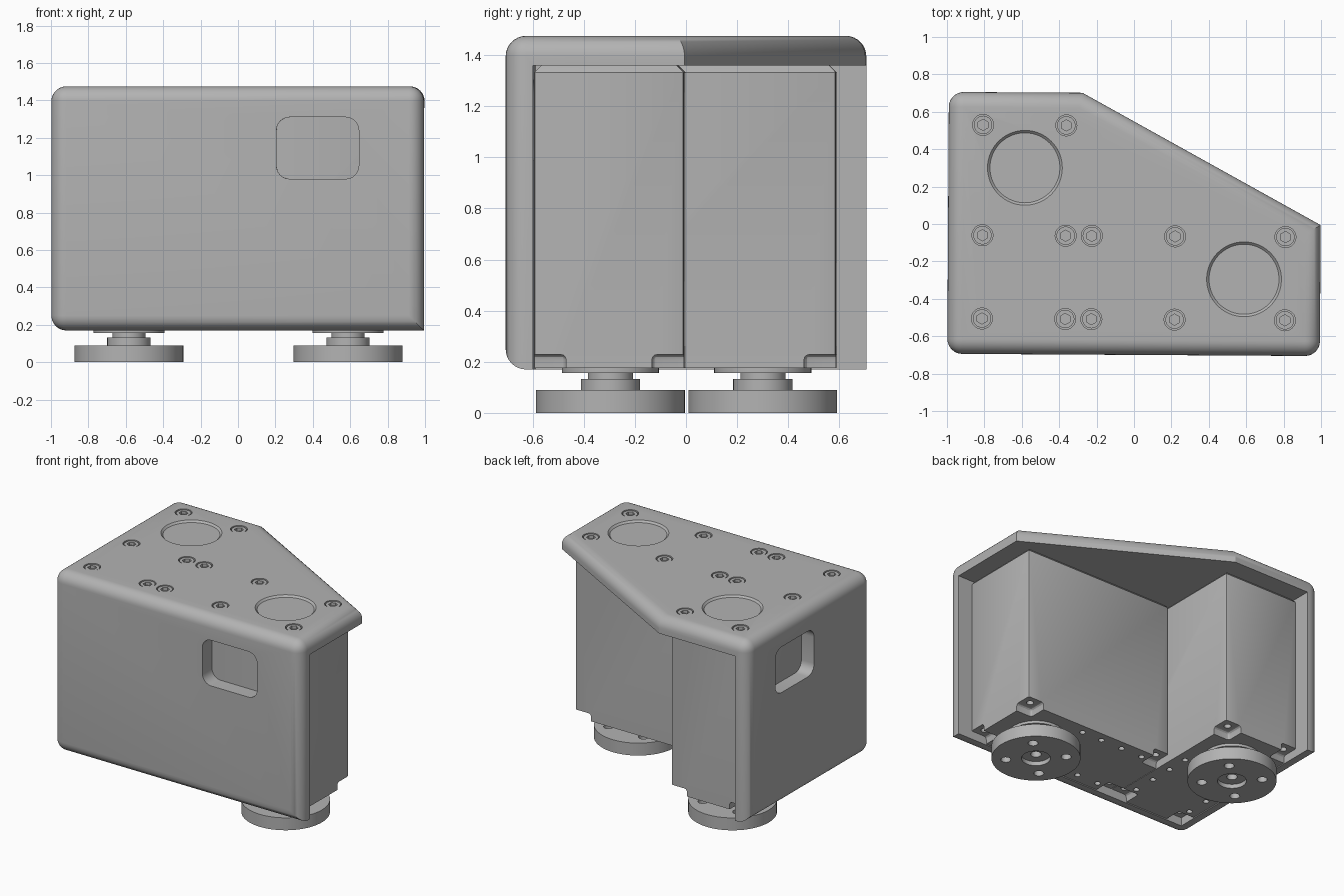
import bpy, bmesh, math
from mathutils import Matrix, Vector

if "Cube" in bpy.data.objects:
    bpy.data.objects.remove(bpy.data.objects["Cube"], do_unlink=True)

grey = bpy.data.materials.new("plain_grey")
grey.use_nodes = True
colour = (0.45, 0.45, 0.45, 1)
grey.diffuse_color = colour
grey.node_tree.nodes["Principled BSDF"].inputs["Base Color"].default_value = colour

TILT = Matrix.Rotation(-0.006, 4, "Z")     # the whole assembly sits slightly turned
BASE, LID, TOP = 0.17, 1.36, 1.475


def make(name, bm):
    bmesh.ops.recalc_face_normals(bm, faces=bm.faces)
    mesh = bpy.data.meshes.new(name)
    bm.to_mesh(mesh)
    bm.free()
    mesh.materials.append(grey)
    obj = bpy.data.objects.new(name, mesh)
    bpy.context.collection.objects.link(obj)
    return obj


def add_box(bm, lo, hi):
    lo, hi = Vector(lo), Vector(hi)
    m = Matrix.Translation((lo + hi) / 2) @ Matrix.Diagonal((*(hi - lo), 1))
    return bmesh.ops.create_cube(bm, size=1, matrix=m)["verts"]


def add_cyl(bm, x, y, r, z0, z1, sides=48, r2=None):
    bmesh.ops.create_cone(bm, cap_ends=True, segments=sides, radius1=r,
                          radius2=r if r2 is None else r2, depth=z1 - z0,
                          matrix=Matrix.Translation((x, y, (z0 + z1) / 2)))


def bevel(bm, edges, size, segments=1):
    bmesh.ops.bevel(bm, geom=edges, offset=size, segments=segments,
                    profile=0.5, affect="EDGES", clamp_overlap=True)


def cut(obj, bm):
    """Subtract a cutter mesh from an object and discard the cutter."""
    cutter = make("cutter", bm)
    cutter.hide_render = True
    mod = obj.modifiers.new("cut", "BOOLEAN")
    mod.operation, mod.solver, mod.object = "DIFFERENCE", "EXACT", cutter
    bpy.context.view_layer.objects.active = obj
    bpy.ops.object.modifier_apply(modifier=mod.name)
    bpy.data.objects.remove(cutter, do_unlink=True)


def finish(obj):
    obj.data.transform(TILT)
    bpy.ops.object.select_all(action="DESELECT")
    obj.select_set(True)
    bpy.context.view_layer.objects.active = obj
    bpy.ops.object.shade_smooth_by_angle(angle=math.radians(28))


# Housing: five-sided lid with a front wall and a side wall
L, R, F, B = -0.994, 0.998, -0.7, 0.7
outline = [(L, F), (R, F), (R, 0), (-0.28, B), (L, B)]
bm = bmesh.new()
face = bm.faces.new([bm.verts.new((x, y, BASE)) for x, y in outline])
grown = bmesh.ops.extrude_face_region(bm, geom=[face])["geom"]
bmesh.ops.translate(bm, verts=[v for v in grown if isinstance(v, bmesh.types.BMVert)],
                    vec=(0, 0, TOP - BASE))
square_corners = {(R, 0), (-0.28, B)}


def is_rounded(e):
    a, b = (v.co for v in e.verts)
    if abs(a.z - b.z) > 0.1:
        return all(math.dist(a.xy, c) > 0.01 for c in square_corners)
    if a.z > 1:
        return True
    return max(a.x, b.x) < L + 0.01 or max(a.y, b.y) < F + 0.01


bevel(bm, [e for e in bm.edges if is_rounded(e)], 0.08, 8)
housing = make("housing", bm)

bm = bmesh.new()
add_box(bm, (-0.892, -0.592, -1), (2, 2, LID))
cut(housing, bm)

# Rounded windows through both walls
for lo, hi, axis in (((0.21, -0.9, 0.98), (0.65, -0.5, 1.31), 1),
                     ((-1.2, -0.05, 0.98), (-0.8, 0.39, 1.31), 0)):
    bm = bmesh.new()
    add_box(bm, lo, hi)
    along = [e for e in bm.edges if abs((e.verts[0].co - e.verts[1].co)[axis]) > 0.1]
    bevel(bm, along, 0.07, 6)
    cut(housing, bm)

# Lid openings: two large wells and the counterbored screw holes
hubs = [(-0.585, 0.297), (0.59, -0.292)]
screws = [(x, y) for y in (-0.51, -0.065) for x in (-0.81, -0.365, -0.225, 0.22, 0.81)]
screws += [(-0.81, 0.525), (-0.365, 0.525)]
bm = bmesh.new()
for x, y in hubs:
    add_cyl(bm, x, y, 0.187, 1.3, TOP - 0.013, 64)
    add_cyl(bm, x, y, 0.187, TOP - 0.013, TOP + 0.001, 64, 0.201)
bmesh.ops.remove_doubles(bm, verts=bm.verts, dist=0.0001)
seen = {}
for f in bm.faces:
    seen.setdefault(tuple(round(c, 3) for c in f.calc_center_median()), []).append(f)
inner = [f for group in seen.values() if len(group) > 1 for f in group]
bmesh.ops.delete(bm, geom=inner, context="FACES_ONLY")
for x, y in screws:
    add_cyl(bm, x, y, 0.056, TOP - 0.03, TOP + 0.05, 32)
cut(housing, bm)
finish(housing)

# Screws with hexagonal sockets
bm, sockets = bmesh.new(), bmesh.new()
for x, y in screws:
    add_cyl(bm, x, y, 0.049, TOP - 0.035, TOP - 0.004, 32)
    add_cyl(sockets, x, y, 0.03, TOP - 0.025, TOP + 0.02, 6)
lid_screws = make("lid_screws", bm)
cut(lid_screws, sockets)
finish(lid_screws)

# Two identical drive modules set at right angles
modules = [("front", (-0.294, -0.589), (0.89, -0.003), 0),
           ("rear", (-0.89, -0.589), (-0.298, 0.585), 1)]
for (name, lo, hi, axis), (hx, hy) in zip(modules, hubs):
    bm = bmesh.new()
    add_box(bm, (*lo, BASE + 0.005), (*hi, LID - 0.001))
    bevel(bm, [e for e in bm.edges if min(v.co.z for v in e.verts) > 1], 0.027)
    uprights = [e for e in bm.edges if abs(e.verts[0].co.z - e.verts[1].co.z) > 0.5]
    bevel(bm, uprights, 0.01, 2)
    body = make(name + "_module", bm)

    # Corner notches, each with a fixing hole
    bm = bmesh.new()
    holes = bmesh.new()
    for cx in (lo[0], hi[0]):
        for cy in (lo[1], hi[1]):
            add_box(bm, (cx - 0.125, cy - 0.125, 0), (cx + 0.125, cy + 0.125, 0.228))
            sx = 1 if cx == lo[0] else -1
            sy = 1 if cy == lo[1] else -1
            add_cyl(holes, cx + sx * 0.06, cy + sy * 0.06, 0.024, 0.1, 0.3, 20)
    bevel(bm, list(bm.edges), 0.02, 3)
    cut(body, bm)

    # Small holes on the underside
    mid = ((lo[0] + hi[0]) / 2, (lo[1] + hi[1]) / 2)
    for along in (-0.42, -0.25, -0.08, 0.08):
        for side in (-0.225, 0.225):
            p = (along, side) if axis == 0 else (side, along)
            add_cyl(holes, mid[0] + p[0], mid[1] + p[1], 0.02, 0.1, 0.21, 20)
    cut(body, holes)
    finish(body)

    # Drive shaft steps under the module
    bm = bmesh.new()
    for r, z0, z1 in ((0.19, 0.156, 0.18), (0.088, 0.13, 0.16), (0.116, 0.085, 0.133)):
        add_cyl(bm, hx, hy, r, z0, z1)
    finish(make(name + "_shaft", bm))

    # Output disc with four bolt holes and a central recess
    bm = bmesh.new()
    add_cyl(bm, hx, hy, 0.291, 0, 0.09, 72)
    disc = make(name + "_output_disc", bm)
    bm = bmesh.new()
    for sx in (-1, 1):
        for sy in (-1, 1):
            add_cyl(bm, hx + sx * 0.14, hy + sy * 0.14, 0.033, -0.1, 0.2, 24)
    add_cyl(bm, hx, hy, 0.095, -0.1, 0.03, 40)
    cut(disc, bm)
    bm = bmesh.new()
    add_cyl(bm, hx, hy, 0.035, -0.1, 0.07, 24)
    cut(disc, bm)
    finish(disc)

    # Hub ring standing in the lid well
    bm = bmesh.new()
    add_cyl(bm, hx, hy, 0.086, LID - 0.01, 1.425)
    rims = [e for e in bm.edges if min(v.co.z for v in e.verts) > 1.42]
    bevel(bm, rims, 0.012)
    hub = make(name + "_hub", bm)
    for r, depth, sides in ((0.055, 0.02, 40), (0.038, 0.05, 40)):
        bm = bmesh.new()
        add_cyl(bm, hx, hy, r, 1.425 - depth, 1.5, sides)
        cut(hub, bm)
    finish(hub)
